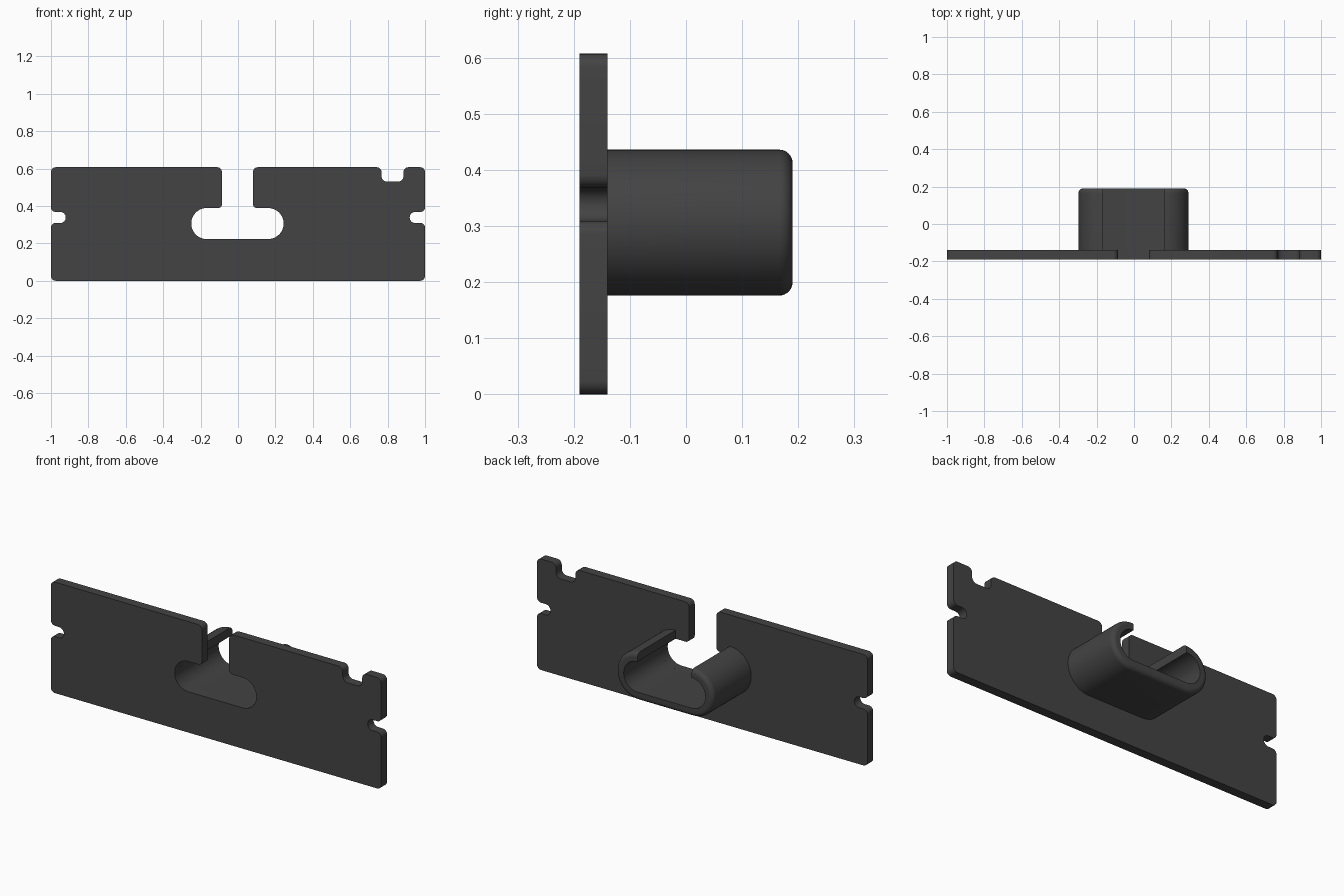
import bpy, bmesh, math
from mathutils import Vector

if "Cube" in bpy.data.objects:
    bpy.data.objects.remove(bpy.data.objects["Cube"])

dark = bpy.data.materials.new("dark grey")
dark.diffuse_color = (0.056, 0.056, 0.056, 1)
dark.use_nodes = True
dark.node_tree.nodes["Principled BSDF"].inputs["Base Color"].default_value = dark.diffuse_color


def finish(name, bm):
    bmesh.ops.recalc_face_normals(bm, faces=bm.faces)
    me = bpy.data.meshes.new(name)
    bm.to_mesh(me)
    bm.free()
    me.materials.append(dark)
    ob = bpy.data.objects.new(name, me)
    bpy.context.collection.objects.link(ob)
    bpy.ops.object.select_all(action='DESELECT')
    ob.select_set(True)
    bpy.context.view_layer.objects.active = ob
    bpy.ops.object.shade_smooth_by_angle(angle=math.radians(30))
    return ob


def rounded(corners, steps=8):
    """Outline with every (x, z, radius) corner replaced by an arc."""
    out = []
    n = len(corners)
    for i, (x, z, r) in enumerate(corners):
        p = Vector((x, z))
        a = (Vector(corners[i - 1][:2]) - p).normalized()
        b = (Vector(corners[(i + 1) % n][:2]) - p).normalized()
        c = p + (a + b) * r          # arc centre of a right-angled corner
        for k in range(steps + 1):
            t = k / steps * math.pi / 2
            out.append(c - b * r * math.cos(t) - a * r * math.sin(t))
    return out


Y0, Y1, Y2 = -0.19, -0.14, 0.19      # plate front, plate back, sleeve end
CX, CZ, HALF = -0.003, 0.306, 0.164  # centre of the slot, half its straight run
R_IN, R_OUT, FIL = 0.083, 0.130, 0.024
TOP, R = 0.607, 0.025
S0, S1 = 0.309, 0.368                # side notch heights
sr = (S1 - S0) / 2 - 0.0005
xl, xr = CX - HALF - R_IN, CX + HALF + R_IN
zl, zh = CZ - R_IN, CZ + R_IN
gl, gr = -0.086, 0.080               # opening above the slot
er = R_IN - 0.0005

# Plate outline, anticlockwise from the lower left
outline = [
    (-1, 0, R), (1, 0, R),
    (1, S0, R), (0.918, S0, sr), (0.918, S1, sr), (1, S1, R),
    (1, TOP, R), (0.885, TOP, R), (0.885, 0.53, 0.03), (0.767, 0.53, 0.03),
    (0.767, TOP, R), (gr, TOP, R), (gr, zh, 0.02),
    (xr, zh, er), (xr, zl, er), (xl, zl, er), (xl, zh, er),
    (gl, zh, 0.02), (gl, TOP, R), (-1, TOP, R),
    (-1, S1, R), (-0.921, S1, sr), (-0.921, S0, sr), (-1, S0, R),
]
bm = bmesh.new()
face = bm.faces.new([bm.verts.new((p.x, Y0, p.y)) for p in rounded(outline)])
ext = bmesh.ops.extrude_face_region(bm, geom=[face], use_keep_orig=True)
bmesh.ops.translate(bm, vec=(0, Y1 - Y0, 0),
                    verts=[v for v in ext["geom"] if isinstance(v, bmesh.types.BMVert)])
finish("plate", bm)

# Sleeve: wall section (radius, y) with a filleted outer rim, swept round an open slot
section = [(R_IN, Y1), (R_OUT, Y1)]
for k in range(9):
    t = k / 8 * math.pi / 2
    section.append((R_OUT - FIL + FIL * math.cos(t), Y2 - FIL + FIL * math.sin(t)))
section.append((R_IN, Y2))

path = []                            # (centre x, angle)
for side in (1, -1):
    for k in range(33):
        a = math.pi / 2 - math.pi * k / 32 - (0 if side == 1 else math.pi)
        path.append((CX + side * HALF, a))

bm = bmesh.new()
rings = [[bm.verts.new((cx + r * math.cos(a), y, CZ + r * math.sin(a))) for r, y in section]
         for cx, a in path]
n = len(section)
for p, q in zip(rings, rings[1:]):
    for j in range(n):
        k = (j + 1) % n
        bm.faces.new((p[j], p[k], q[k], q[j]))
bm.faces.new(rings[0])
bm.faces.new(rings[-1])
finish("sleeve", bm)
